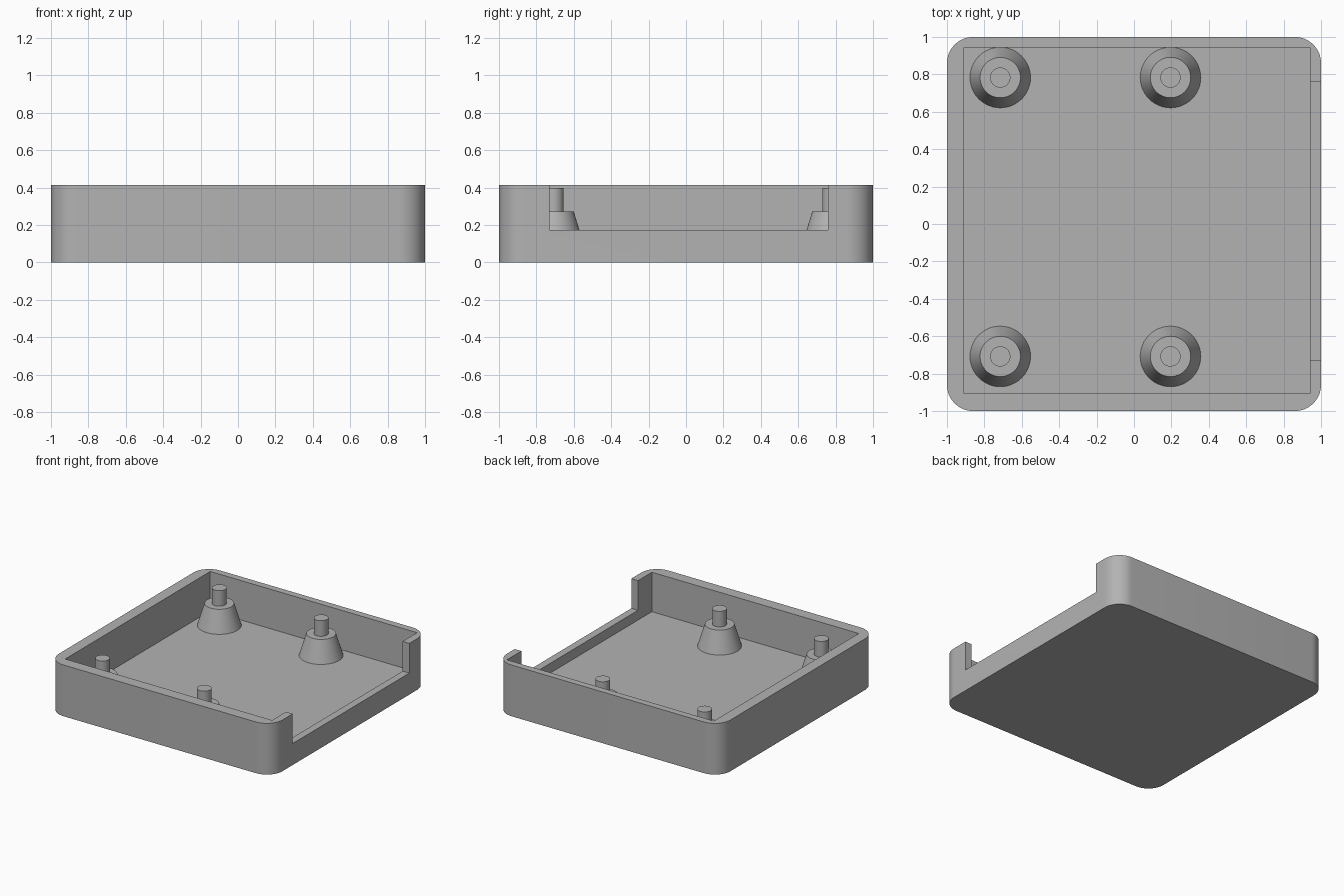
import bpy, bmesh, math

if "Cube" in bpy.data.objects:
    bpy.data.objects.remove(bpy.data.objects["Cube"], do_unlink=True)

HEIGHT, FLOOR = 0.414, 0.095

grey = bpy.data.materials.new("plain grey")
grey.use_nodes = True
grey.diffuse_color = (0.45, 0.45, 0.45, 1)
grey.node_tree.nodes["Principled BSDF"].inputs["Base Color"].default_value = (0.45, 0.45, 0.45, 1)


def add_object(name, bm):
    bmesh.ops.recalc_face_normals(bm, faces=bm.faces)
    mesh = bpy.data.meshes.new(name)
    bm.to_mesh(mesh)
    bm.free()
    mesh.materials.append(grey)
    obj = bpy.data.objects.new(name, mesh)
    bpy.context.collection.objects.link(obj)
    return obj


def box(name, x, y, z, corner=0):
    """Box between the given limits, with optional rounded upright edges."""
    bm = bmesh.new()
    bmesh.ops.create_cube(bm, size=1)
    for v in bm.verts:
        v.co = [lim[0] if c < 0 else lim[1] for c, lim in zip(v.co, (x, y, z))]
    if corner:
        upright = [e for e in bm.edges if abs(e.verts[0].co.z - e.verts[1].co.z) > 0.1]
        bmesh.ops.bevel(bm, geom=upright, offset=corner, segments=12,
                        profile=0.5, affect='EDGES')
    return add_object(name, bm)


def smooth(obj):
    bpy.ops.object.select_all(action='DESELECT')
    obj.select_set(True)
    bpy.context.view_layer.objects.active = obj
    bpy.ops.object.shade_smooth_by_angle(angle=math.radians(30))


# Open tray: rounded block, hollowed, with a wide notch in one wall
tray = box("tray", (-1, 1), (-1, 1), (0, HEIGHT), corner=0.14)
cutters = [
    box("cavity_cutter", (-0.91, 0.94), (-0.907, 0.945), (FLOOR, 0.6)),
    box("notch_cutter", (0.8, 1.2), (-0.73, 0.76), (0.174, 0.6)),
]
for cutter in cutters:
    cutter.hide_render = True
    mod = tray.modifiers.new(cutter.name, 'BOOLEAN')
    mod.operation = 'DIFFERENCE'
    mod.solver = 'EXACT'
    mod.object = cutter
    bpy.context.view_layer.objects.active = tray
    bpy.ops.object.modifier_apply(modifier=mod.name)
for cutter in cutters:
    bpy.data.objects.remove(cutter, do_unlink=True)
smooth(tray)

# Standoffs: a tapered base carrying a thin locating pin, as one turned profile
PROFILE = [(0.162, FLOOR), (0.108, 0.272), (0.054, 0.272), (0.054, 0.398)]
SIDES = 48


def standoff(name, x, y):
    bm = bmesh.new()
    rings = []
    for r, z in PROFILE:
        angles = [2 * math.pi * i / SIDES for i in range(SIDES)]
        rings.append([bm.verts.new((x + r * math.cos(a), y + r * math.sin(a), z))
                      for a in angles])
    for low, high in zip(rings, rings[1:]):
        for i in range(SIDES):
            j = (i + 1) % SIDES
            bm.faces.new((low[i], low[j], high[j], high[i]))
    bm.faces.new(rings[-1])
    smooth(add_object(name, bm))


for side, x in (("right", -0.715), ("left", 0.195)):
    for end, y in (("front", -0.708), ("back", 0.783)):
        standoff(f"standoff_{end}_{side}", x, y)
